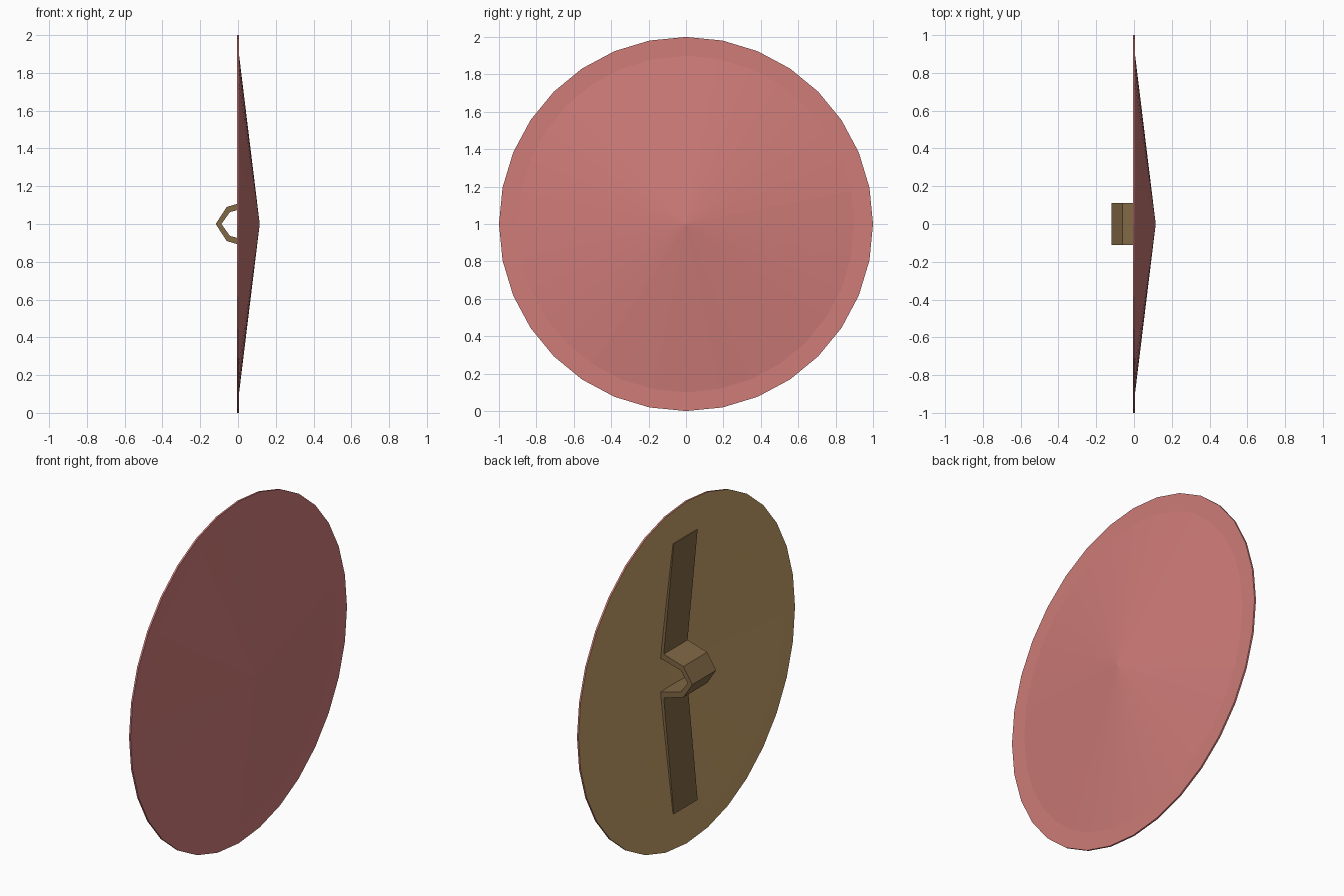
import bpy, bmesh
from math import cos, sin, pi

if "Cube" in bpy.data.objects:
    bpy.data.objects.remove(bpy.data.objects["Cube"])

SIDES = 32
CENTRE = 1.0


def material(name, rgb):
    m = bpy.data.materials.new(name)
    m.diffuse_color = (*rgb, 1)
    m.use_nodes = True
    m.node_tree.nodes["Principled BSDF"].inputs["Base Color"].default_value = m.diffuse_color
    return m


def finish(bm, name, mats):
    mesh = bpy.data.meshes.new(name)
    bm.to_mesh(mesh)
    bm.free()
    for m in mats:
        mesh.materials.append(m)
    ob = bpy.data.objects.new(name, mesh)
    bpy.context.collection.objects.link(ob)
    return ob


red = material("red_paint", (0.62, 0.20, 0.19))
wood = material("wood_back", (0.57, 0.36, 0.14))
leather = material("dark_leather", (0.22, 0.14, 0.06))


def ring(bm, x, r):
    return [bm.verts.new((x, r * sin(2 * pi * i / SIDES),
                          CENTRE + r * cos(2 * pi * i / SIDES))) for i in range(SIDES)]


# Shield shell: painted cone and flat rim in front, hollow wooden back
bm = bmesh.new()
rings = [ring(bm, x, r) for x, r in
         [(0.005, 0.9), (0.005, 1.0), (-0.005, 1.0), (-0.005, 0.9)]]
front = bm.verts.new((0.115, 0, CENTRE))
back = bm.verts.new((0.105, 0, CENTRE))
for i in range(SIDES):
    j = (i + 1) % SIDES
    bm.faces.new((front, rings[0][i], rings[0][j]))
    for k, (a, b) in enumerate(zip(rings, rings[1:])):
        f = bm.faces.new((a[i], b[i], b[j], a[j]))
        f.material_index = 1 if k == 2 else 0
    f = bm.faces.new((rings[3][i], back, rings[3][j]))
    f.material_index = 1
bmesh.ops.recalc_face_normals(bm, faces=bm.faces)
finish(bm, "shield", [red, wood])

# Handle strap: half profile (x, height from centre), mirrored about the centre
outer = [(0.002, 0.79), (0.067, 0.128), (-0.06, 0.09), (-0.118, 0)]
inner = [(0.01, 0.79), (0.092, 0.10), (-0.043, 0.063), (-0.088, 0)]
outer += [(x, -z) for x, z in outer[-2::-1]]
inner += [(x, -z) for x, z in inner[-2::-1]]

bm = bmesh.new()
sections = [[bm.verts.new((x, y, CENTRE + z))
             for (x, z), y in ((o, -0.11), (o, 0.11), (n, 0.11), (n, -0.11))]
            for o, n in zip(outer, inner)]
for a, b in zip(sections, sections[1:]):
    for i in range(4):
        j = (i + 1) % 4
        bm.faces.new((a[i], a[j], b[j], b[i]))
bm.faces.new(sections[0])
bm.faces.new(sections[-1])
bmesh.ops.recalc_face_normals(bm, faces=bm.faces)
finish(bm, "handle_strap", [leather])
